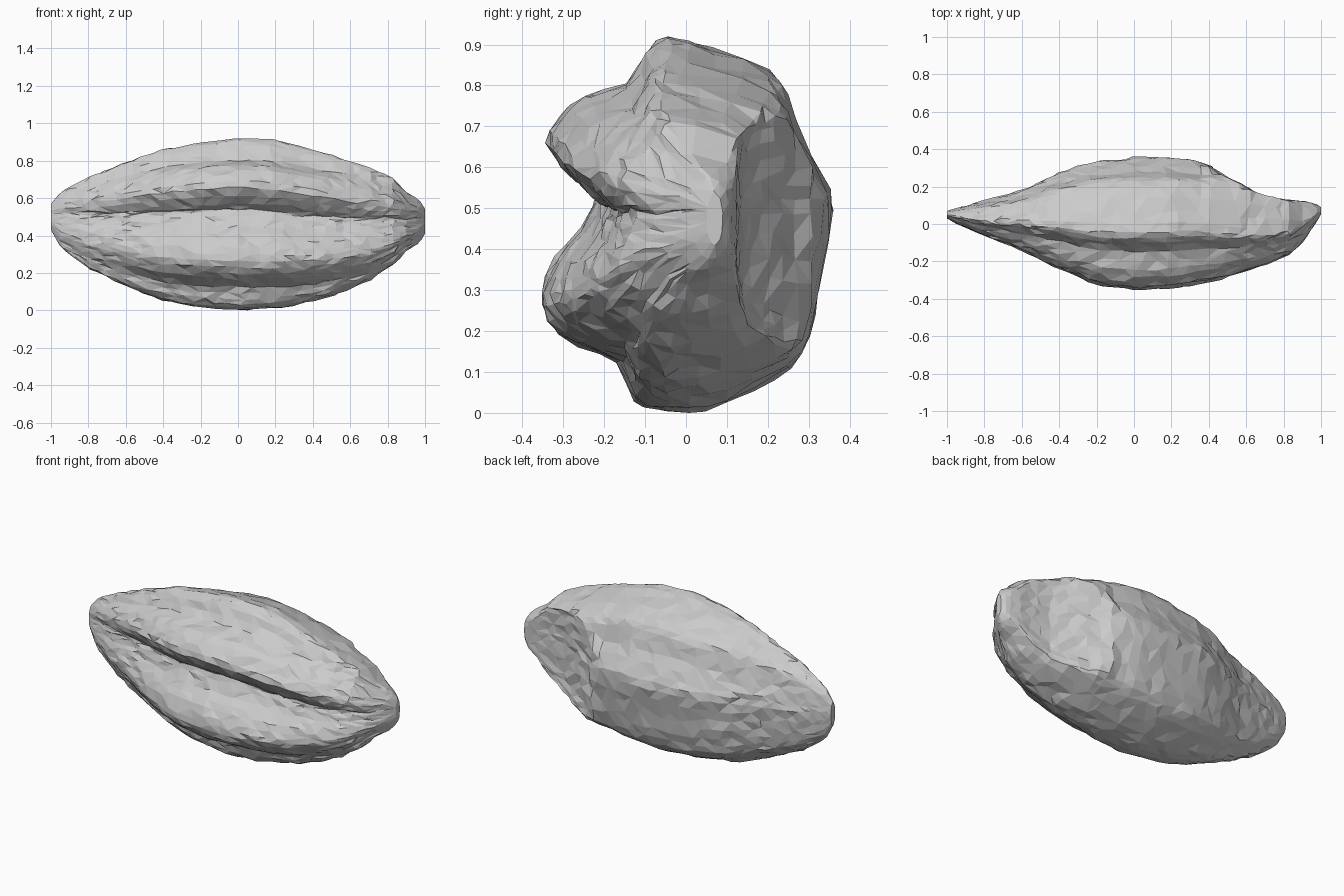
import bpy, bmesh, math, random

if "Cube" in bpy.data.objects:
    bpy.data.objects.remove(bpy.data.objects["Cube"])
random.seed(4)

# Mid cross-section (y, z): two front lobes with a groove, rounded ridged back
SECTION = [(-0.05, 0.925), (0.06, 0.895), (0.20, 0.84), (0.25, 0.78), (0.28, 0.68),
           (0.335, 0.58), (0.358, 0.50), (0.335, 0.37), (0.315, 0.24), (0.28, 0.14),
           (0.22, 0.085), (0.10, 0.025), (0.0, 0.0), (-0.10, 0.012), (-0.145, 0.06),
           (-0.17, 0.125), (-0.28, 0.17), (-0.345, 0.23), (-0.358, 0.30),
           (-0.325, 0.38), (-0.265, 0.45), (-0.235, 0.51), (-0.225, 0.545), (-0.275, 0.575),
           (-0.345, 0.66), (-0.315, 0.73), (-0.25, 0.78), (-0.15, 0.805), (-0.10, 0.885)]

# Outline along the length: x, bottom z, top z, front y, back y
OUTLINE = [(-1.0, 0.43, 0.57, 0.03, 0.07), (-0.95, 0.34, 0.63, 0.0, 0.085),
           (-0.8, 0.225, 0.715, -0.065, 0.125), (-0.6, 0.13, 0.79, -0.14, 0.18),
           (-0.4, 0.05, 0.86, -0.24, 0.275), (-0.2, 0.015, 0.90, -0.325, 0.335),
           (0.0, 0.0, 0.92, -0.352, 0.355), (0.2, 0.01, 0.915, -0.345, 0.358),
           (0.37, 0.04, 0.87, -0.315, 0.335), (0.48, 0.07, 0.84, -0.29, 0.26),
           (0.7, 0.16, 0.765, -0.22, 0.15), (0.83, 0.245, 0.71, -0.165, 0.13),
           (0.9, 0.32, 0.63, -0.10, 0.125), (0.97, 0.36, 0.59, 0.0, 0.11),
           (1.0, 0.41, 0.54, 0.05, 0.09)]


def spline(a, b, c, d, t):
    return tuple(0.5 * (2 * q + (r - p) * t + (2 * p - 5 * q + 4 * r - s) * t * t
                        + (3 * q - p - 3 * r + s) * t ** 3) for p, q, r, s in zip(a, b, c, d))


def outline_at(x):
    for a, b in zip(OUTLINE, OUTLINE[1:]):
        if x <= b[0]:
            t = (x - a[0]) / (b[0] - a[0])
            return [p + (q - p) * t for p, q in zip(a, b)][1:]
    return OUTLINE[-1][1:]


# Smooth the section, doubling its points
n = len(SECTION)
ring = []
for i in range(n):
    pts = [SECTION[(i + k) % n] for k in (-1, 0, 1, 2)]
    ring += [spline(*pts, 0.0), spline(*pts, 0.5)]

# Loft the ridged body through stations packed toward the tips
bm = bmesh.new()
STATIONS = 44
loops = []
for s in range(STATIONS + 1):
    u = -1 + 2 * s / STATIONS
    x = 0.45 * u + 0.55 * math.sin(u * math.pi / 2)
    zb, zt, yf, yb = outline_at(x)
    # the right back is pressed flat, so shape it round first and clamp below
    back = max(yb, 0.36 * (1 - abs(x) ** 2.6) + 0.09) if x > 0.37 else yb
    back = min(back, 0.36)
    loop = []
    for y, z in ring:
        v, w = y / 0.358, z / 0.4625 - 1
        # lobes melt into an oval at the tips, the outer creases sooner
        fade = 0.7 * abs(x) ** 6
        if v < 0 and abs(w) > 0.55:
            fade = max(fade, 0.55 * abs(x))
        r = math.hypot(v, w)
        v, w = v + (v / r - v) * fade, w + (w / r - w) * fade
        k = 0.008 * (1 - abs(x) ** 6)     # slightly uneven skin
        mid = (yf + yb) / 2
        py = mid + v * ((back - mid) if v > 0 else (mid - yf))
        if py > yb:
            py = yb - 0.08 * (py - yb)
        pz = (zb + zt) / 2 + w * (zt - zb) / 2
        if v < 0 and x > 0:
            pz -= 0.05 * x * max(0, 1 - w * w) * (1 - x ** 6)   # groove drifts down
        loop.append(bm.verts.new((
            x + random.uniform(-1, 1) * k * 1.5,
            py + random.uniform(-k, k) * 0.7,
            max(0, pz + random.uniform(-k, k) * 0.7))))
    loops.append(loop)
m = len(ring)
for a, b in zip(loops, loops[1:]):
    for i in range(m):
        j = (i + 1) % m
        bm.faces.new((a[i], a[j], b[j], b[i]))
bm.faces.new(loops[0])
bm.faces.new(loops[-1])
bmesh.ops.triangulate(bm, faces=bm.faces[:])
bmesh.ops.recalc_face_normals(bm, faces=bm.faces[:])
mesh = bpy.data.meshes.new("ridged_seed")
bm.to_mesh(mesh)
bm.free()
seed = bpy.data.objects.new("ridged_seed", mesh)
bpy.context.collection.objects.link(seed)

# Reduce to irregular flat facets
dec = seed.modifiers.new("facets", 'DECIMATE')
dec.ratio = 0.6
